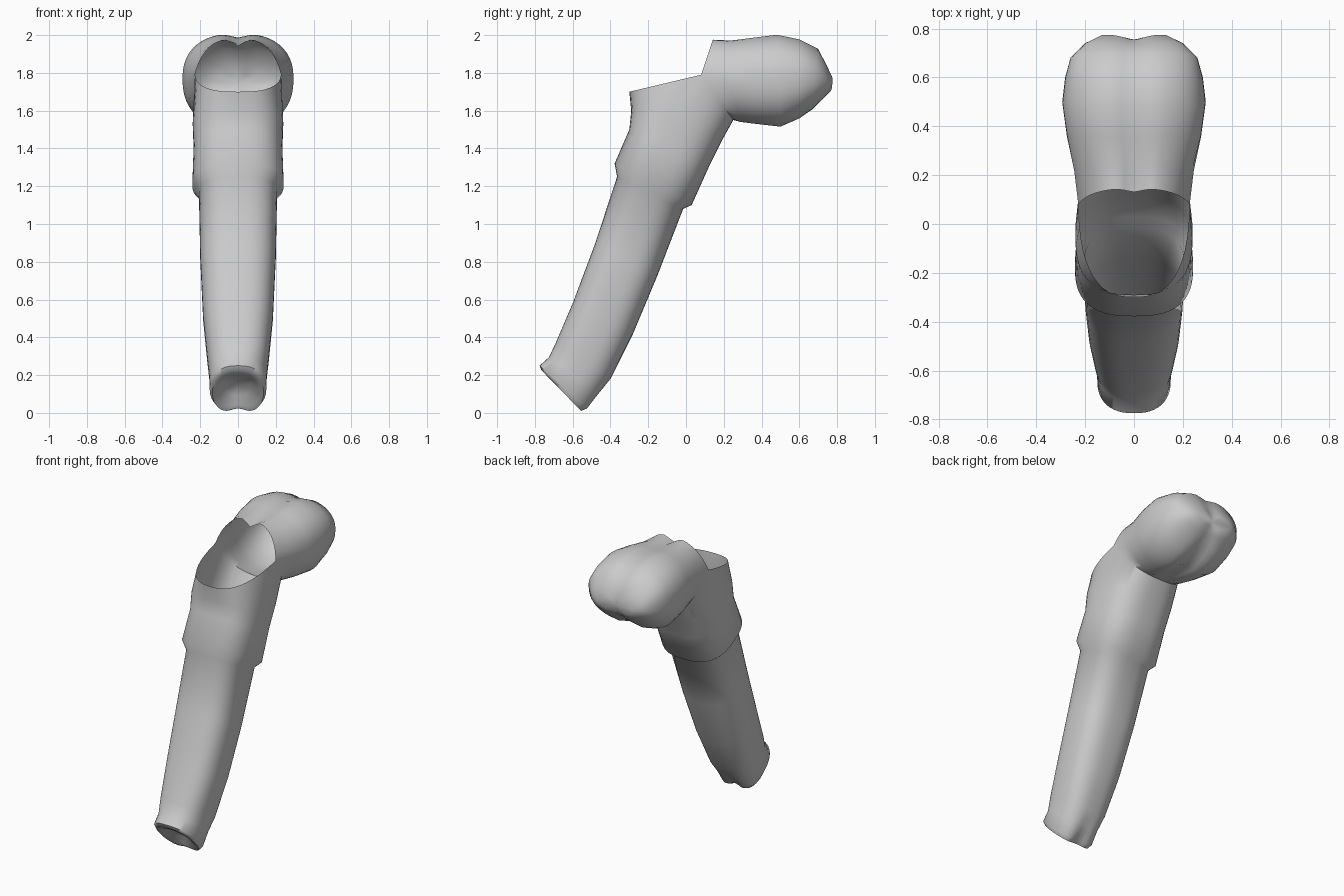
import bpy, bmesh
from math import sin, cos, pi, exp, copysign

N = 48
bm = bmesh.new()


def spow(v, p):
    return copysign(abs(v) ** p, v) if abs(v) > 1e-9 else 0.0


def ring(front, back, width, side=None, p=0.75, crease=(0, 0), dent=0.0, taper=0.0):
    """Closed ring through front / side / back (y, z) points, rounded-square shape."""
    if side is None:
        side = ((front[0] + back[0]) / 2, (front[1] + back[1]) / 2)
    verts = []
    for i in range(N):
        t = 2 * pi * i / N
        x, c = width * spow(sin(t), p), spow(cos(t), p)
        g = exp(-(x / 0.055) ** 2)
        end, cr = (front, crease[0]) if c > 0 else (back, crease[1])
        k = abs(c) * (1 - cr * g)
        if c > 0:
            x *= 1 - taper * c
        y = side[0] + (end[0] - side[0]) * k - dent * g
        z = side[1] + (end[1] - side[1]) * k
        verts.append(bm.verts.new((x, y, z)))
    return verts


def loft(rings):
    for a, b in zip(rings, rings[1:]):
        for i in range(N):
            j = (i + 1) % N
            bm.faces.new((a[i], a[j], b[j], b[i]))


def cap(loop, co):
    v = bm.verts.new(co)
    for i in range(N):
        bm.faces.new((loop[i], loop[(i + 1) % N], v))


# Slanted tube: front point, back point, half width
tube = [ring(f, b, w, p=0.85, crease=(0, c)) for f, b, w, c in [
    ((-0.68, 0.19), (-0.58, 0.09), 0.07, 0.1),
    ((-0.73, 0.20), (-0.56, 0.02), 0.11, 0.25),
    ((-0.765, 0.225), (-0.54, -0.005), 0.135, 0.25),
    ((-0.775, 0.25), (-0.51, 0.01), 0.15, 0.2),
    ((-0.725, 0.295), (-0.455, 0.10), 0.153, 0.05)]]
tube += [ring(f, b, w) for f, b, w in [
    ((-0.69, 0.37), (-0.40, 0.18), 0.162),
    ((-0.60, 0.58), (-0.28, 0.42), 0.185),
    ((-0.48, 0.90), (-0.15, 0.73), 0.20),
    ((-0.365, 1.25), (-0.015, 1.08), 0.207),
    ((-0.378, 1.32), (0.03, 1.10), 0.242),
    ((-0.30, 1.50), (0.12, 1.30), 0.235),
    ((-0.29, 1.60), (0.20, 1.46), 0.24)]]
tube.append(ring((-0.30, 1.70), (0.25, 1.55), 0.228, (0.08, 1.79), 0.75, taper=0.06))
loft(tube)
cap(tube[0], (0, -0.625, 0.15))

# Twin-lobed rear pouch, open at the front
pouch = [ring(t, b, w, s, p, (cf, cb), d, tp) for t, b, w, s, p, cf, cb, d, tp in [
    ((0.145, 1.985), (0.25, 1.55), 0.228, (0.08, 1.79), 0.75, 0.22, 0.0, 0, 0.22),
    ((0.24, 1.98), (0.29, 1.53), 0.245, (0.22, 1.78), 0.85, 0.12, 0.1, 0, 0.1),
    ((0.36, 1.995), (0.37, 1.52), 0.275, (0.36, 1.77), 0.85, 0.1, 0.15, 0, 0),
    ((0.48, 2.01), (0.50, 1.505), 0.294, (0.50, 1.77), 0.85, 0.1, 0.18, 0, 0),
    ((0.60, 1.985), (0.60, 1.55), 0.282, (0.60, 1.77), 0.85, 0.1, 0.18, 0, 0),
    ((0.70, 1.935), (0.67, 1.60), 0.26, (0.68, 1.77), 0.85, 0.1, 0.15, 0.005, 0),
    ((0.745, 1.85), (0.73, 1.66), 0.20, (0.74, 1.75), 0.9, 0.08, 0.1, 0.01, 0),
    ((0.775, 1.79), (0.77, 1.70), 0.13, (0.775, 1.745), 0.9, 0, 0, 0.02, 0)]]
loft(pouch)
cap(pouch[-1], (0, 0.755, 1.745))

# Weld the shared seam and finish
bmesh.ops.remove_doubles(bm, verts=bm.verts, dist=0.002)
bmesh.ops.recalc_face_normals(bm, faces=bm.faces)
mesh = bpy.data.meshes.new("hollow_body")
bm.to_mesh(mesh)
bm.free()
body = bpy.data.objects.new("hollow_body", mesh)
bpy.context.collection.objects.link(body)
bpy.context.view_layer.objects.active = body
body.select_set(True)
bpy.ops.object.shade_smooth_by_angle(angle=1.05)
